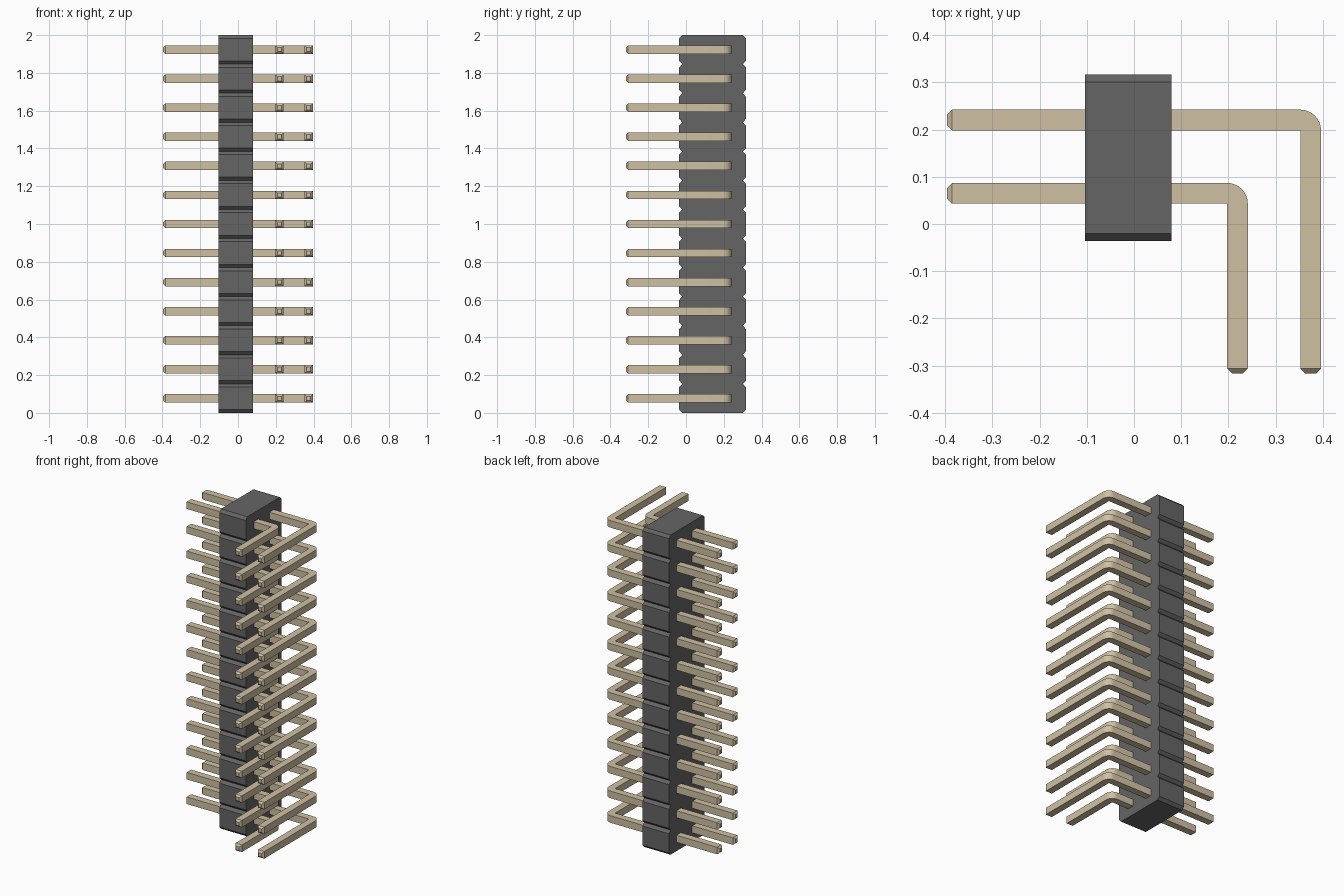
import bpy, bmesh
from math import sin, cos, pi
from mathutils import Vector

if "Cube" in bpy.data.objects:
    bpy.data.objects.remove(bpy.data.objects["Cube"])

COUNT = 13
PITCH = 2.0 / COUNT
W = 0.044            # square pin thickness
TIP = 0.011          # pin tip chamfer


def material(name, rgb):
    m = bpy.data.materials.new(name)
    m.diffuse_color = (*rgb, 1)
    m.use_nodes = True
    m.node_tree.nodes["Principled BSDF"].inputs["Base Color"].default_value = m.diffuse_color
    return m


def prism(points, offset):
    """Closed polygon extruded along offset."""
    bm = bmesh.new()
    face = bm.faces.new([bm.verts.new(p) for p in points])
    res = bmesh.ops.extrude_face_region(bm, geom=[face])
    verts = [g for g in res["geom"] if isinstance(g, bmesh.types.BMVert)]
    bmesh.ops.translate(bm, verts=verts, vec=offset)
    bmesh.ops.recalc_face_normals(bm, faces=bm.faces)
    return bm


def finish(bm, name, mat):
    mesh = bpy.data.meshes.new(name)
    bm.to_mesh(mesh)
    bm.free()
    mesh.materials.append(mat)
    return mesh


def add(name, mesh, z=0.0):
    ob = bpy.data.objects.new(name, mesh)
    ob.location.z = z
    bpy.context.collection.objects.link(ob)
    return ob


def taper_end(bm, direction, extreme):
    """Add a chamfered tip to the end face pointing along direction."""
    d = Vector(direction)
    face = next(f for f in bm.faces if f.normal.dot(d) > 0.99
                and abs(f.calc_center_median().dot(d) - extreme) < 1e-4)
    tip = bmesh.ops.extrude_discrete_faces(bm, faces=[face])["faces"][0]
    c = tip.calc_center_median()
    for v in tip.verts:
        v.co = c + (v.co - c) * 0.5 + d * TIP


dark = material("dark_plastic", (0.13, 0.13, 0.13))
gold = material("pale_gold", (0.63, 0.53, 0.37))

# Housing: notched side profile extruded across x
Y0, Y1, CY, CZ = -0.036, 0.317, 0.016, 0.017
front, back = [], []
for i in range(COUNT):
    z0, z1 = i * PITCH, (i + 1) * PITCH
    for side, y, s in ((front, Y0, 1), (back, Y1, -1)):
        side += [(-0.104, y + s * CY, z0), (-0.104, y, z0 + CZ), (-0.104, y, z1 - CZ)]
for side, y in ((front, Y0 + CY), (back, Y1 - CY)):
    side.append((-0.104, y, 2.0))
add("housing", finish(prism(front + back[::-1], (0.183, 0, 0)), "housing", dark))


# Right-angle pins: rounded outer bend, sharp inner corner
def pin_mesh(name, xi, yi):
    xs, ye = -0.396 + TIP, -0.317 + TIP
    pts = [(xs, yi), (xi, yi), (xi, ye), (xi + W, ye)]
    pts += [(xi + W * cos(a), yi + W * sin(a)) for a in (pi / 2 * k / 8 for k in range(9))]
    pts.append((xs, yi + W))
    bm = prism([(x, y, -W / 2) for x, y in pts], (0, 0, W))
    bm.normal_update()
    taper_end(bm, (-1, 0, 0), -xs)
    taper_end(bm, (0, -1, 0), -ye)
    bmesh.ops.recalc_face_normals(bm, faces=bm.faces)
    return finish(bm, name, gold)


for name, xi, yi in (("inner_pin", 0.197, 0.043), ("outer_pin", 0.352, 0.198)):
    mesh = pin_mesh(name, xi, yi)
    for i in range(COUNT):
        ob = add(f"{name}_{i + 1}", mesh, (i + 0.5) * PITCH)
        if i == 0:
            bpy.ops.object.select_all(action='DESELECT')
            ob.select_set(True)
            bpy.context.view_layer.objects.active = ob
            bpy.ops.object.shade_smooth_by_angle(angle=pi / 6)
